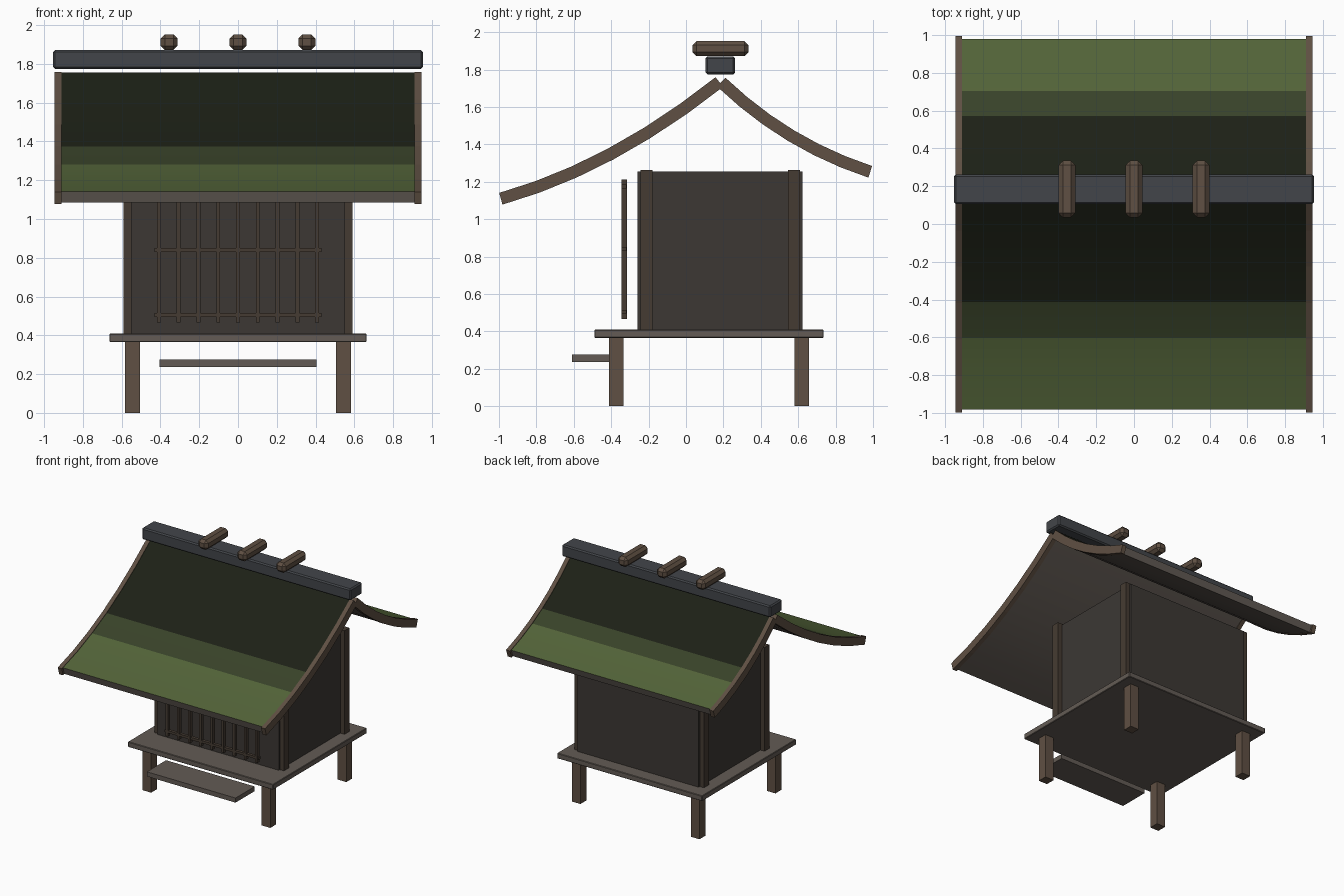
import bpy, bmesh
from mathutils import Vector

if "Cube" in bpy.data.objects:
    bpy.data.objects.remove(bpy.data.objects["Cube"])


def mat(name, r, g, b):
    m = bpy.data.materials.new(name)
    m.diffuse_color = (r, g, b, 1)
    m.use_nodes = True
    m.node_tree.nodes["Principled BSDF"].inputs["Base Color"].default_value = m.diffuse_color
    return m


WOOD = mat("wood", 0.115, 0.08, 0.056)
POST = mat("dark_post", 0.06, 0.044, 0.032)
PALE = mat("weathered_wood", 0.125, 0.105, 0.09)
WALL = mat("dark_wall", 0.045, 0.039, 0.034)
SLATE = mat("slate", 0.055, 0.06, 0.068)
MOSS = mat("moss", 0.085, 0.125, 0.04)
MID = mat("moss_mid", 0.04, 0.055, 0.022)
DARK = mat("moss_dark", 0.012, 0.015, 0.008)


def finish(name, bm, mats):
    bmesh.ops.recalc_face_normals(bm, faces=bm.faces)
    me = bpy.data.meshes.new(name)
    bm.to_mesh(me)
    bm.free()
    for m in mats:
        me.materials.append(m)
    ob = bpy.data.objects.new(name, me)
    bpy.context.collection.objects.link(ob)
    return ob


def box(name, x, y, z, m, bevel=0):
    """Box from (min, max) ranges, with optional chamfered edges."""
    bm = bmesh.new()
    bmesh.ops.create_cube(bm, size=1)
    for v in bm.verts:
        v.co = [(a + b) / 2 + c * (b - a) for (a, b), c in zip((x, y, z), v.co)]
    if bevel:
        bmesh.ops.bevel(bm, geom=bm.edges[:], offset=bevel, segments=1, affect='EDGES')
    return finish(name, bm, [m])


def around(c, w):
    return (c - w / 2, c + w / 2)


def curved_slab(name, pts, x, thick, mats, top_index=None):
    """Sweep a thick curved roof profile (y, z) along x."""
    a, b, c = (Vector(p) for p in pts)
    rings = []
    n = 6
    bm = bmesh.new()
    for i in range(n + 1):
        t = i / n
        p = a * (1 - t) ** 2 + b * 2 * t * (1 - t) + c * t * t
        d = ((b - a) * (1 - t) + (c - b) * t).normalized()
        nrm = Vector((-d.y, d.x))
        if nrm.y < 0:
            nrm = -nrm
        u, l = p + nrm * thick / 2, p - nrm * thick / 2
        rings.append([bm.verts.new((xx, q.x, q.y))
                      for xx, q in ((x[0], u), (x[1], u), (x[1], l), (x[0], l))])
    for i in range(n):
        r, s = rings[i], rings[i + 1]
        for k in range(4):
            f = bm.faces.new((r[k], r[(k + 1) % 4], s[(k + 1) % 4], s[k]))
            if k == 0 and top_index:
                f.material_index = top_index[i]
            f.smooth = k in (0, 2) and top_index is not None
    bm.faces.new(rings[0])
    bm.faces.new(rings[-1])
    return finish(name, bm, mats)


# Base: legs, platform, step
for sx in (-1, 1):
    for y in (-0.373, 0.618):
        box("leg", around(sx * 0.544, 0.078), around(y, 0.077), (0, 0.37), WOOD)
box("platform", (-0.663, 0.663), (-0.49, 0.736), (0.365, 0.409), PALE, 0.004)
box("front_step", (-0.405, 0.405), (-0.61, -0.36), (0.237, 0.275), PALE)

# Cabin body with corner posts
box("cabin_body", (-0.553, 0.553), (-0.258, 0.624), (0.405, 1.254), WALL)
for sx in (-1, 1):
    for y in (-0.212, 0.577):
        box("corner_post", around(sx * 0.559, 0.064), around(y, 0.064), (0.405, 1.264), POST)

# Lattice screen in front of the cabin
for i in range(9):
    box("lattice_bar", around((i - 4) * 0.102, 0.02), (-0.346, -0.316), (0.466, 1.212), POST)
for z in (0.505, 0.84, 1.175):
    box("lattice_rail", (-0.43, 0.43), (-0.344, -0.318), around(z, 0.02), POST)

# Roof slopes and barge boards; the front slope is longer
slopes = {"front": [(0.178, 1.733), (-0.40, 1.275), (-0.99, 1.109)],
          "back": [(0.188, 1.733), (0.536, 1.40), (0.985, 1.253)]}
top = [3, 3, 3, 2, 1, 1]
for side, pts in slopes.items():
    inner = pts[:2] + [(pts[2][0] * 0.985, pts[2][1] + 0.004)]
    curved_slab(side + "_roof", inner, (-0.91, 0.91), 0.058, [PALE, MOSS, MID, DARK], top)
    for sx in (-1, 1):
        curved_slab(side + "_barge_board", pts, around(sx * 0.928, 0.036), 0.065, [WOOD])

# Ridge beam and the three short logs above it
box("ridge_beam", (-0.953, 0.953), (0.105, 0.262), (1.774, 1.87), SLATE, 0.01)
for x in (-0.355, 0, 0.355):
    box("ridge_log", around(x, 0.088), (0.035, 0.335), (1.871, 1.952), WOOD, 0.022)
